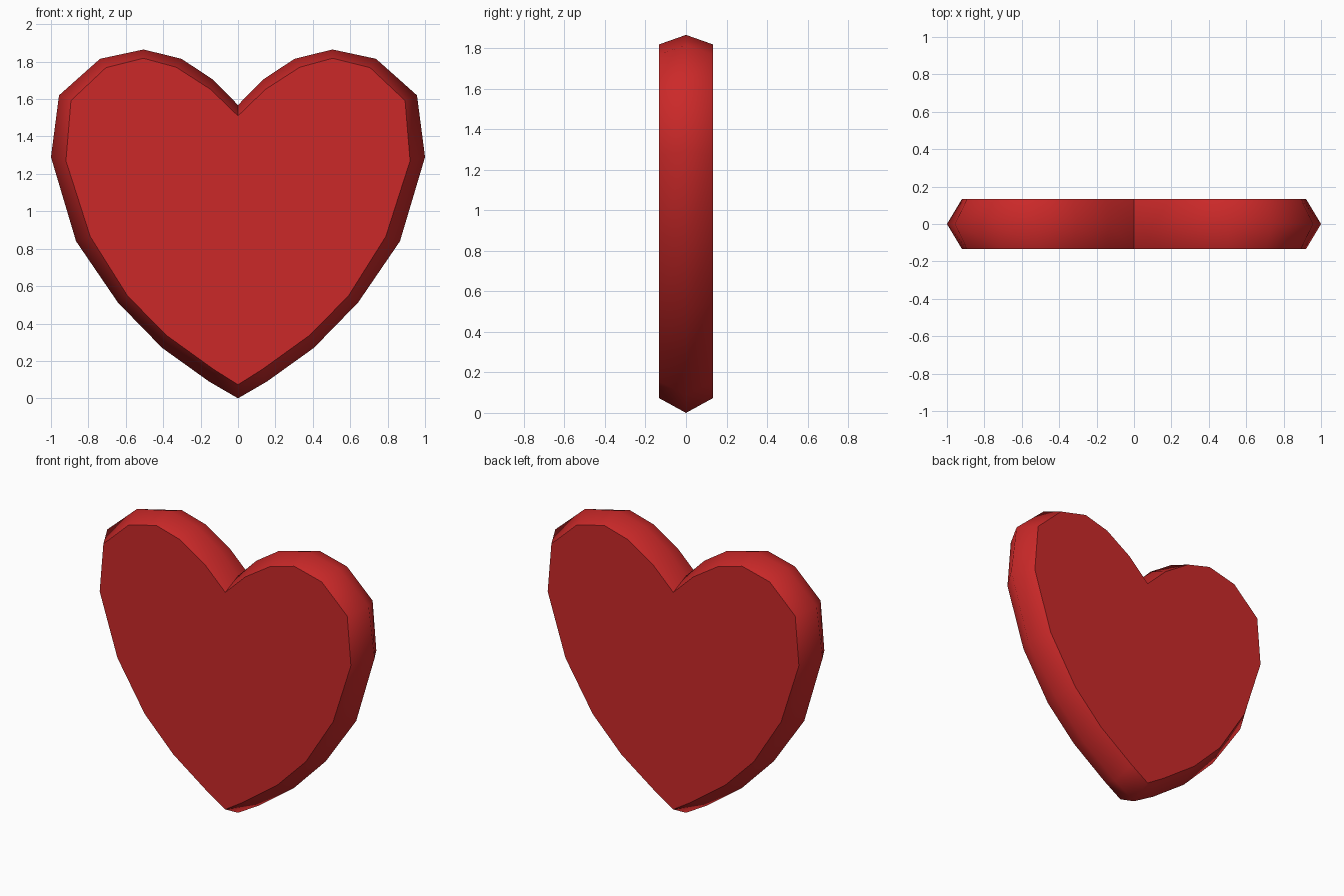
import bpy, bmesh

if "Cube" in bpy.data.objects:
    bpy.data.objects.remove(bpy.data.objects["Cube"])

HALF_DEPTH = 0.133
# Right half of the outline, from bottom tip to top notch: (x, z)
RIDGE = [(0, 0), (.155, .09), (.406, .27), (.642, .512), (.866, .84), (1, 1.29),
         (.957, 1.62), (.738, 1.815), (.505, 1.865), (.302, 1.815), (.135, 1.705), (0, 1.568)]
FACE = [(0, .073), (.13, .155), (.38, .335), (.59, .547), (.79, .865), (.92, 1.27),
        (.893, 1.592), (.706, 1.768), (.505, 1.818), (.33, 1.77), (.147, 1.652), (0, 1.51)]


def full_loop(half):
    """Mirror the half outline into a closed loop."""
    return half + [(-x, z) for x, z in reversed(half[1:-1])]


bm = bmesh.new()
rings = [[bm.verts.new((x, y, z)) for x, z in full_loop(half)]
         for half, y in ((FACE, -HALF_DEPTH), (RIDGE, 0), (FACE, HALF_DEPTH))]
n = len(rings[0])

# Smooth bevelled rim meeting in a central ridge
for a, b in zip(rings, rings[1:]):
    for i in range(n):
        j = (i + 1) % n
        bm.faces.new((a[i], a[j], b[j], b[i])).smooth = True

# Flat front and back
caps = [bm.faces.new(rings[0]), bm.faces.new(list(reversed(rings[2])))]
bmesh.ops.recalc_face_normals(bm, faces=bm.faces)

# Sharp cap borders and sharp notch crease
for cap in caps:
    for e in cap.edges:
        e.smooth = False
notch = len(RIDGE) - 1
for e in bm.edges:
    if all(abs(v.co.x) < 1e-5 and v.co.z > 1 for v in e.verts):
        e.smooth = False

mesh = bpy.data.meshes.new("heart")
bm.to_mesh(mesh)
bm.free()
heart = bpy.data.objects.new("heart", mesh)
bpy.context.collection.objects.link(heart)

red = bpy.data.materials.new("red")
red.diffuse_color = (0.6, 0.022, 0.022, 1)
red.use_nodes = True
red.node_tree.nodes["Principled BSDF"].inputs["Base Color"].default_value = red.diffuse_color
mesh.materials.append(red)
